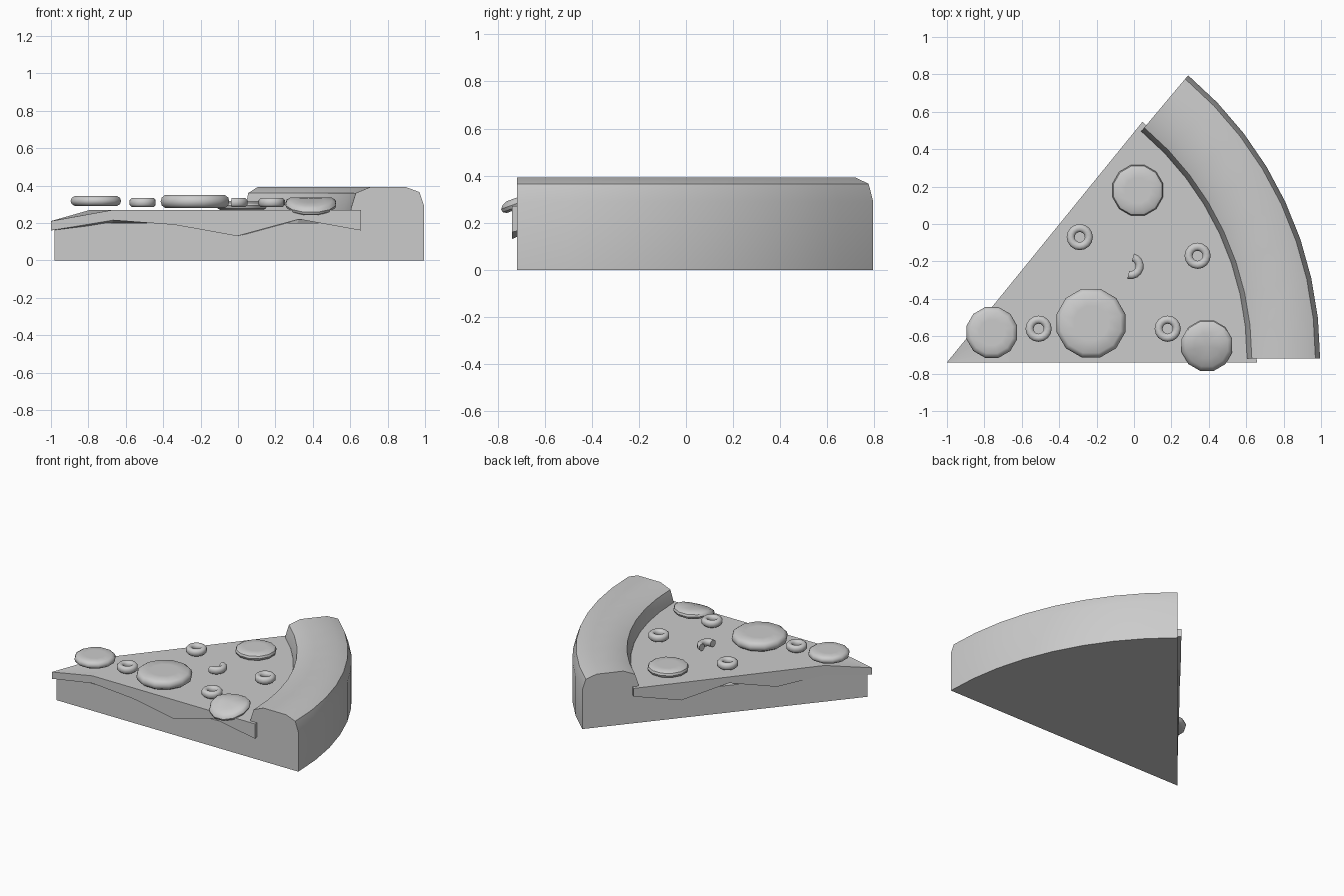
import bpy, bmesh, math

if "Cube" in bpy.data.objects:
    bpy.data.objects.remove(bpy.data.objects["Cube"])


def finish(name, bm, smooth=None):
    bmesh.ops.remove_doubles(bm, verts=bm.verts, dist=0.0005)
    bmesh.ops.dissolve_degenerate(bm, edges=bm.edges, dist=0.0005)
    bmesh.ops.recalc_face_normals(bm, faces=bm.faces)
    me = bpy.data.meshes.new(name)
    bm.to_mesh(me)
    bm.free()
    ob = bpy.data.objects.new(name, me)
    bpy.context.collection.objects.link(ob)
    if smooth:
        bpy.ops.object.select_all(action='DESELECT')
        ob.select_set(True)
        bpy.context.view_layer.objects.active = ob
        bpy.ops.object.shade_smooth_by_angle(angle=math.radians(smooth))
    return ob


def sweep(name, profile, centre, a0, a1, n, smooth, bend=None):
    """Sweep a closed (radius, z) profile around a vertical axis."""
    bm = bmesh.new()
    full = abs(a1 - a0) >= 360
    rings = []
    for i in range(n if full else n + 1):
        a = math.radians(a0 + (a1 - a0) * i / n)
        ring = []
        for r, z in profile:
            x, y = centre[0] + r * math.cos(a), centre[1] + r * math.sin(a)
            ring.append(bm.verts.new((x, y, z - (bend(y) if bend else 0))))
        rings.append(ring)
    m = len(profile)
    for i in range(n):
        p, q = rings[i], rings[(i + 1) % len(rings)]
        for j in range(m):
            k = (j + 1) % m
            if profile[j][0] == 0 and profile[k][0] == 0:
                continue
            bm.faces.new((p[j], p[k], q[k], q[j]))
    if not full:
        bm.faces.new(rings[0])
        bm.faces.new(rings[-1])
    return finish(name, bm, smooth)


# Dough wedge with raised crust
dough = [(0, 0), (0, 0.2), (1.58, 0.2), (1.585, 0.28), (1.61, 0.36), (1.69, 0.393),
         (1.875, 0.393), (1.95, 0.365), (1.975, 0.29), (1.975, 0)]
sweep("dough_and_crust", dough, (-0.98, -0.718), 0, 50, 8, 30)

# Cheese layer with wavy dripping sides
TIP, ANG, R = (-1.0, -0.74), 50.9, 1.657
front_drip = [0.16, 0.215, 0.19, 0.13, 0.22, 0.16]
back_drip = [0.16, 0.2, 0.155, 0.225, 0.14, 0.21]
bm = bmesh.new()
NR, NA = 5, 8
top, bot = {}, {}
for i in range(NR + 1):
    for j in range(NA + 1):
        r, a = R * i / NR, math.radians(ANG * j / NA)
        x, y = TIP[0] + r * math.cos(a), TIP[1] + r * math.sin(a)
        low = front_drip[i] if j == 0 else back_drip[i] if j == NA else 0.2
        if i == 0:
            low = 0.16
        top[i, j] = bm.verts.new((x, y, 0.21 if i == 0 else 0.27))
        bot[i, j] = bm.verts.new((x, y, low))
for i in range(NR):
    for j in range(NA):
        for g in (top, bot):
            bm.faces.new((g[i, j], g[i + 1, j], g[i + 1, j + 1], g[i, j + 1]))
    for j in (0, NA):
        bm.faces.new((top[i, j], top[i + 1, j], bot[i + 1, j], bot[i, j]))
for j in range(NA):
    bm.faces.new((top[NR, j], top[NR, j + 1], bot[NR, j + 1], bot[NR, j]))
finish("cheese", bm)


# Pepperoni discs with rounded rims
def pepperoni(name, x, y, r, z0, z1, bend=None):
    h = z1 - z0
    prof = [(0, z0), (r * 0.5, z0), (r - 0.025, z0), (r - 0.006, z0 + h * 0.2), (r, z0 + h * 0.5),
            (r - 0.006, z0 + h * 0.8), (r - 0.025, z1), (r * 0.5, z1), (0, z1)]
    sweep(name, prof, (x, y), 15, 375, 12, 40, bend)


def droop(y):
    return max(0.0, -0.64 - y) * 0.36


pepperoni("pepperoni_large", -0.23, -0.53, 0.19, 0.28, 0.35)
pepperoni("pepperoni_tip", -0.76, -0.58, 0.14, 0.29, 0.345)
pepperoni("pepperoni_back", 0.02, 0.18, 0.14, 0.268, 0.318)
pepperoni("pepperoni_drooping", 0.39, -0.65, 0.14, 0.285, 0.335, droop)

# Olive rings and a half ring
olive = [(0.027, 0.297), (0.04, 0.285), (0.058, 0.285), (0.07, 0.297),
         (0.07, 0.322), (0.058, 0.334), (0.04, 0.334), (0.027, 0.322)]
for i, c in enumerate([(-0.51, -0.56), (-0.29, -0.07), (0.18, -0.56), (0.34, -0.17)]):
    sweep(f"olive_ring_{i + 1}", olive, c, 0, 360, 16, 50)
sweep("olive_half", olive, (-0.018, -0.225), -105, 75, 8, 50)
